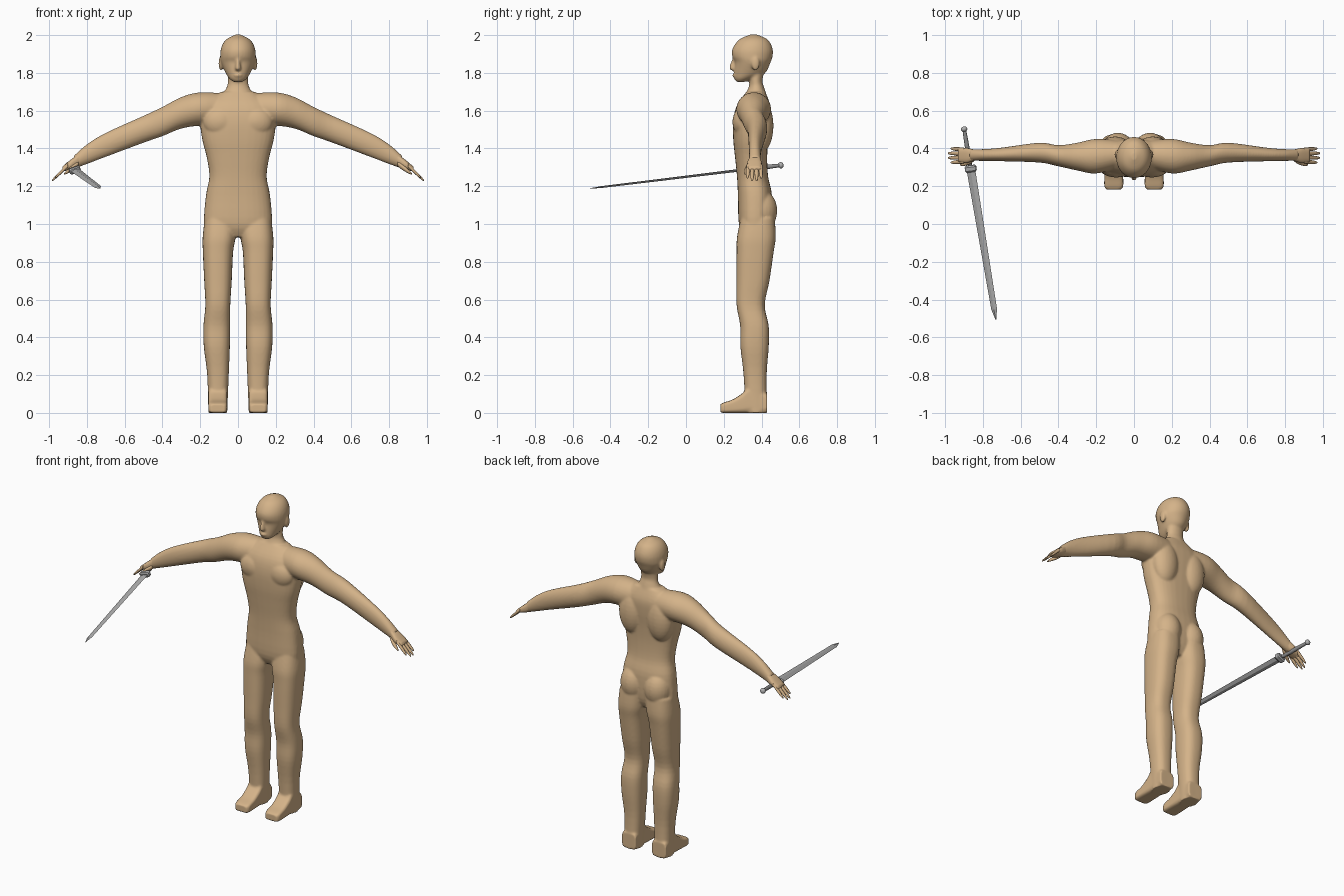
import bpy, bmesh, math
from mathutils import Vector, Matrix

old = bpy.data.objects.get("Cube")
if old:
    bpy.data.objects.remove(old, do_unlink=True)


def material(name, red, green, blue):
    colour = (red, green, blue, 1)
    mat = bpy.data.materials.new(name)
    mat.use_nodes = True
    mat.diffuse_color = colour
    mat.node_tree.nodes["Principled BSDF"].inputs["Base Color"].default_value = colour
    return mat


skin = material("tan skin", red=.66, green=.45, blue=.25)
steel = material("grey steel", red=.44, green=.44, blue=.44)
dark = material("dark grey grip", red=.28, green=.28, blue=.28)


# each section gives its station, then its bounds on the two other axes
def level(z, wide, front, back, x=0):
    return (z, x - wide, x + wide, front, back)


def upright(x, front, back, bottom, top):
    return (x, front, back, bottom, top)


def foot_slice(y, height, wide=.05):
    return (y, .107 - wide, .107 + wide, 0, height)


def round_slice(x, y, z, radius):
    return upright(x, front=y - radius, back=y + radius, bottom=z - radius, top=z + radius)


def blade_slice(along, wide, thick):
    return (along, -wide, wide, -thick, thick)


def curve(a, b, c, d, t):
    """Catmull-Rom interpolation from b to c."""
    slope_b, slope_c = (c - a) / 2, (d - b) / 2
    bend = 3 * (c - b) - 2 * slope_b - slope_c
    twist = 2 * (b - c) + slope_b + slope_c
    return b + t * (slope_b + t * (bend + t * twist))


def refine(rows, steps):
    padded = [rows[0], *rows, rows[-1]]
    fine = []
    for group in zip(padded, padded[1:], padded[2:], padded[3:]):
        for step in range(steps):
            fine.append([curve(*values, step / steps) for values in zip(*group)])
    return fine + [rows[-1]]


def bulge(value, power):
    return math.copysign(abs(value) ** (2 / power), value)


def loft(bm, axis, rows, side=1, power=2, seg=32, steps=4):
    """Skin the sections along an axis; a higher power squares them off."""
    rings = []
    for t, a0, a1, b0, b1 in refine(rows, steps):
        ring = []
        for k in range(seg):
            angle = math.tau * k / seg
            a = (a0 + a1 + (a1 - a0) * bulge(math.cos(angle), power)) / 2
            b = (b0 + b1 + (b1 - b0) * bulge(math.sin(angle), power)) / 2
            x, y, z = {"x": (t, a, b), "y": (a, t, b), "z": (a, b, t)}[axis]
            ring.append(bm.verts.new((side * x, y, z)))
        rings.append(ring)
    for low, high in zip(rings, rings[1:]):
        for k in range(seg):
            j = (k + 1) % seg
            bm.faces.new((low[k], low[j], high[j], high[k]))
    bm.faces.new(rings[0])
    bm.faces.new(rings[-1])


def ball(bm, side=1, x=0, y=0, z=0, size=(1, 1, 1)):
    place = Matrix.Translation((side * x, y, z)) @ Matrix.Diagonal((*size, 1))
    bmesh.ops.create_uvsphere(bm, u_segments=24, v_segments=16, radius=1, matrix=place)


def finish(bm, name, mat, smooth=True, matrix=Matrix()):
    bmesh.ops.recalc_face_normals(bm, faces=bm.faces)
    mesh = bpy.data.meshes.new(name)
    bm.to_mesh(mesh)
    bm.free()
    mesh.materials.append(mat)
    for face in mesh.polygons:
        face.use_smooth = smooth
    obj = bpy.data.objects.new(name, mesh)
    bpy.context.collection.objects.link(obj)
    obj.matrix_world = matrix
    return obj


body = bmesh.new()

# torso
loft(body, "z", power=2.5, rows=[
    level(z=.93, wide=.15, front=.31, back=.42),
    level(z=1, wide=.18, front=.28, back=.45),
    level(z=1.15, wide=.17, front=.275, back=.455),
    level(z=1.25, wide=.152, front=.27, back=.435),
    level(z=1.35, wide=.165, front=.26, back=.43),
    level(z=1.45, wide=.19, front=.25, back=.435),
    level(z=1.55, wide=.2, front=.25, back=.445),
    level(z=1.63, wide=.18, front=.27, back=.445),
    level(z=1.7, wide=.09, front=.32, back=.42)])

# neck
loft(body, "z", rows=[
    level(z=1.64, wide=.11, front=.29, back=.44),
    level(z=1.72, wide=.062, front=.33, back=.415),
    level(z=1.76, wide=.054, front=.335, back=.405),
    level(z=1.83, wide=.055, front=.33, back=.42)])

# head, from chin to crown
loft(body, "z", rows=[
    level(z=1.752, wide=.024, front=.268, back=.31),
    level(z=1.77, wide=.046, front=.255, back=.36),
    level(z=1.8, wide=.066, front=.254, back=.42),
    level(z=1.855, wide=.09, front=.257, back=.447),
    level(z=1.885, wide=.094, front=.245, back=.458),
    level(z=1.92, wide=.092, front=.244, back=.46),
    level(z=1.955, wide=.08, front=.262, back=.448),
    level(z=1.982, wide=.056, front=.29, back=.425),
    level(z=2.003, wide=.012, front=.34, back=.375)])

# nose and lips
loft(body, "z", rows=[
    level(z=1.88, wide=.007, front=.246, back=.28),
    level(z=1.825, wide=.016, front=.228, back=.28),
    level(z=1.812, wide=.01, front=.245, back=.28)])
ball(body, y=.257, z=1.787, size=(.022, .012, .01))

for side in (1, -1):
    # ears, chest, shoulder blades and buttocks
    ball(body, side, x=.09, y=.368, z=1.85, size=(.013, .022, .038))
    ball(body, side, x=.095, y=.3, z=1.54, size=(.09, .054, .08))
    ball(body, side, x=.1, y=.4, z=1.52, size=(.085, .063, .14))
    ball(body, side, x=.085, y=.4, z=1.07, size=(.083, .083, .11))

    # arms
    loft(body, "x", side=side, rows=[
        upright(x=.06, front=.3, back=.44, bottom=1.52, top=1.69),
        upright(x=.2, front=.267, back=.45, bottom=1.52, top=1.697),
        upright(x=.3, front=.283, back=.43, bottom=1.505, top=1.672),
        upright(x=.4, front=.305, back=.417, bottom=1.465, top=1.62),
        upright(x=.5, front=.325, back=.43, bottom=1.43, top=1.573),
        upright(x=.7, front=.332, back=.404, bottom=1.355, top=1.483),
        upright(x=.8, front=.334, back=.396, bottom=1.317, top=1.422),
        upright(x=.87, front=.334, back=.396, bottom=1.292, top=1.36)])

    # legs
    loft(body, "z", side=side, power=2.5, rows=[
        level(z=0, x=.107, wide=.05, front=.315, back=.43),
        level(z=.2, x=.106, wide=.057, front=.305, back=.427),
        level(z=.35, x=.112, wide=.069, front=.288, back=.438),
        level(z=.46, x=.112, wide=.071, front=.287, back=.438),
        level(z=.57, x=.107, wide=.066, front=.268, back=.417),
        level(z=.7, x=.106, wide=.073, front=.267, back=.442),
        level(z=.85, x=.106, wide=.08, front=.268, back=.464),
        level(z=.93, x=.1, wide=.087, front=.27, back=.475),
        level(z=1.03, x=.092, wide=.084, front=.29, back=.47)])

    # feet, from toe to heel
    loft(body, "y", side=side, power=5, rows=[
        foot_slice(y=.182, height=.046, wide=.04),
        foot_slice(y=.2, height=.055),
        foot_slice(y=.25, height=.072),
        foot_slice(y=.3, height=.105),
        foot_slice(y=.34, height=.14),
        foot_slice(y=.43, height=.1)])

# one skin over all body parts
figure = finish(body, "body", skin)
merge = figure.modifiers.new("merge parts", "REMESH")
merge.mode = "VOXEL"
merge.voxel_size = .0065
merge.use_smooth_shade = True
soften = figure.modifiers.new("soften joins", "SMOOTH")
soften.factor = .5
soften.iterations = 6

# hands with a palm, four fingers and a thumb
for side, name in ((1, "left_hand"), (-1, "right_hand")):
    hand = bmesh.new()
    loft(hand, "x", side=side, power=2.6, rows=[
        upright(x=.83, front=.34, back=.39, bottom=1.32, top=1.385),
        upright(x=.86, front=.33, back=.397, bottom=1.298, top=1.36),
        upright(x=.89, front=.322, back=.402, bottom=1.288, top=1.337),
        upright(x=.93, front=.33, back=.397, bottom=1.277, top=1.303)])
    for finger, reach in enumerate((.07, .085, .085, .07)):
        spread = .021 * (finger - 1.5)
        loft(hand, "x", side=side, seg=12, rows=[
            round_slice(x=.9 + reach * t, y=.362 + spread * (1 + t / 6),
                        z=1.31 - .95 * reach * t, radius=.002 + .009 * math.sqrt(1 - t ** 3))
            for t in (0, .3, .6, .8, .95, 1)])
    loft(hand, "x", side=side, seg=12, rows=[
        round_slice(x=.845, y=.347, z=1.32, radius=.014),
        round_slice(x=.87, y=.331, z=1.301, radius=.015),
        round_slice(x=.9, y=.318, z=1.28, radius=.011),
        round_slice(x=.92, y=.313, z=1.265, radius=.004)])
    finish(hand, name, skin)

# sword frame: local z runs from pommel to tip, local x across the blade
pommel, tip = Vector((-.9, .51, 1.312)), Vector((-.73, -.51, 1.188))
length = (tip - pommel).length
along = (tip - pommel).normalized()
flat = along.cross(Vector((1, 0, .3))).normalized()
frame = Matrix((flat.cross(along), flat, along)).transposed().to_4x4()
frame.translation = pommel

blade = bmesh.new()
loft(blade, "z", seg=4, steps=1, rows=[
    blade_slice(along=.22, wide=.024, thick=.007),
    blade_slice(along=length - .06, wide=.016, thick=.005),
    blade_slice(along=length, wide=.001, thick=.001)])
finish(blade, "sword_blade", steel, smooth=False, matrix=frame)

guard = bmesh.new()
loft(guard, "z", power=5, seg=24, steps=1, rows=[
    blade_slice(along=.222 + end * reach, wide=.03 - cut, thick=.017 - cut)
    for end, reach, cut in ((-1, .018, .006), (-1, .01, 0), (1, .01, 0), (1, .018, .006))])
finish(guard, "sword_guard", steel, smooth=False, matrix=frame)

grip = bmesh.new()
loft(grip, "z", seg=16, rows=[
    blade_slice(along=place, wide=radius, thick=radius)
    for place, radius in ((0, .009), (.1, .012), (.21, .01))])
finish(grip, "sword_grip", dark, matrix=frame)

knob = bmesh.new()
ball(knob, z=.008, size=(.017, .017, .014))
finish(knob, "sword_pommel", steel, matrix=frame)
